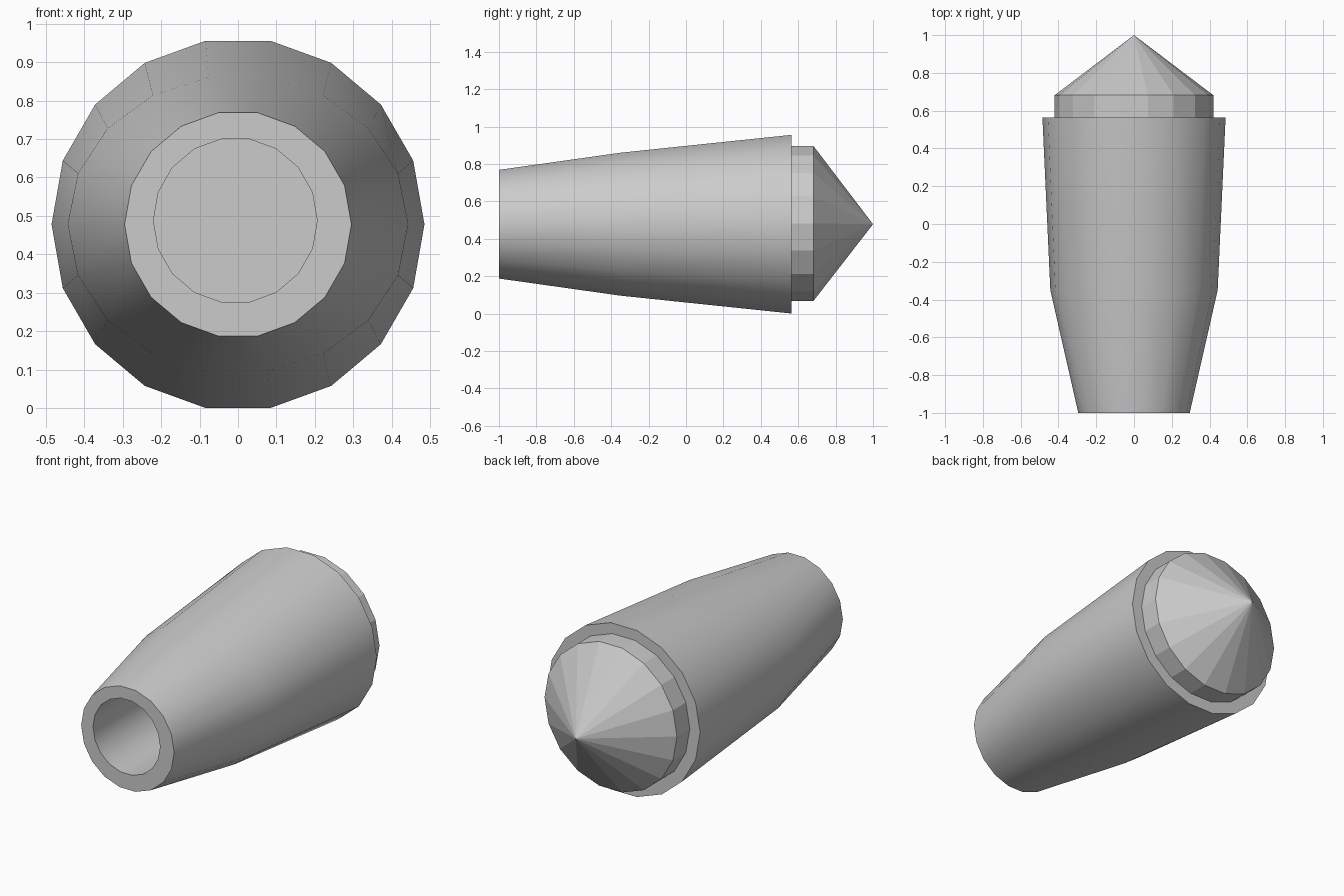
import bpy, bmesh
from math import cos, sin, radians, tau

if "Cube" in bpy.data.objects:
    bpy.data.objects.remove(bpy.data.objects["Cube"])

SIDES = 18
CZ = 0.478  # height of the long axis


def lathe(name, rings, tip=None, smooth=False):
    """Skin rings (y, rx, rz, dx, dz) along y; end in a disc or a tip."""
    bm = bmesh.new()
    loops = []
    for y, rx, rz, dx, dz in rings:
        loops.append([bm.verts.new((dx + rx * cos(tau * i / SIDES), y,
                                    CZ + dz + rz * sin(tau * i / SIDES)))
                      for i in range(SIDES)])
    for a, b in zip(loops, loops[1:]):
        for i in range(SIDES):
            j = (i + 1) % SIDES
            bm.faces.new((a[i], a[j], b[j], b[i]))
    bm.faces.new(loops[0])
    last = loops[-1]
    if tip is None:
        bm.faces.new(last)
    else:
        apex = bm.verts.new((0, tip, CZ))
        for i in range(SIDES):
            bm.faces.new((last[i], last[(i + 1) % SIDES], apex))
    bmesh.ops.recalc_face_normals(bm, faces=bm.faces)
    mesh = bpy.data.meshes.new(name)
    bm.to_mesh(mesh)
    bm.free()
    obj = bpy.data.objects.new(name, mesh)
    bpy.context.collection.objects.link(obj)
    if smooth:
        bpy.ops.object.select_all(action='DESELECT')
        obj.select_set(True)
        bpy.context.view_layer.objects.active = obj
        bpy.ops.object.shade_smooth_by_angle(angle=radians(30))
    return obj


# Tapered sleeve: bore floor, bore mouth, front rim, oval waist, back rim
lathe("sleeve", [
    (-0.35, 0.213, 0.215, -0.007, 0.01),
    (-1.00, 0.213, 0.215, -0.007, 0.01),
    (-1.00, 0.295, 0.295, 0, 0),
    (-0.35, 0.443, 0.388, 0, 0),
    (0.565, 0.485, 0.485, 0, 0),
], smooth=True)

# Faceted collar and pointed nose
lathe("nose_cap", [
    (0.56, 0.42, 0.42, 0, 0.004),
    (0.682, 0.42, 0.42, 0, 0.004),
], tip=1.0)
